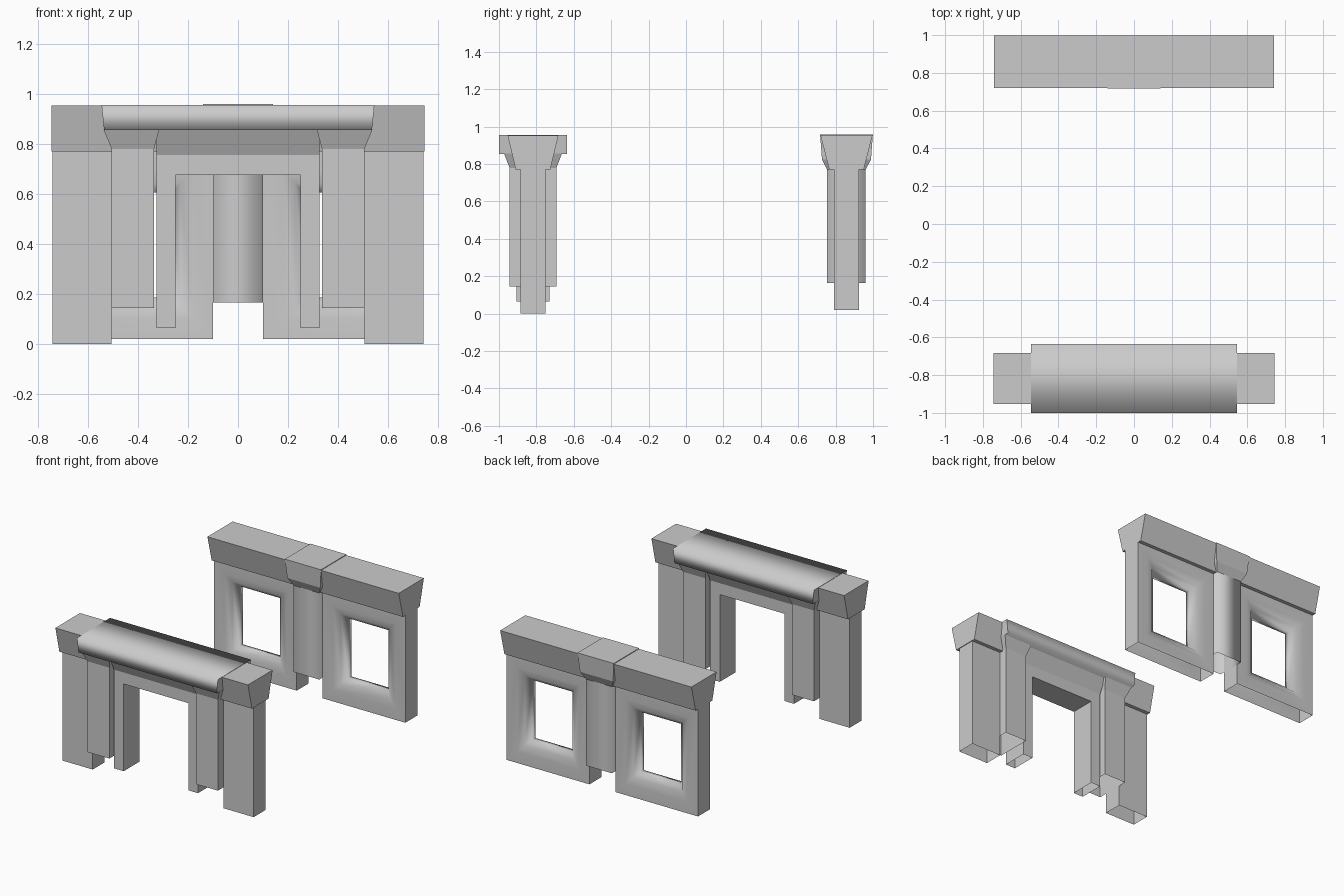
import bpy, bmesh

cube = bpy.data.objects.get("Cube")
if cube:
    bpy.data.objects.remove(cube, do_unlink=True)

grey = bpy.data.materials.new("stone_grey")
grey.use_nodes = True
colour = (0.6, 0.6, 0.6, 1)
grey.diffuse_color = colour
grey.node_tree.nodes["Principled BSDF"].inputs["Base Color"].default_value = colour

FRONT, BACK = -0.818, 0.858  # depth centre of each wall


def finish(name, bm):
    bmesh.ops.recalc_face_normals(bm, faces=bm.faces)
    mesh = bpy.data.meshes.new(name)
    bm.to_mesh(mesh)
    bm.free()
    mesh.materials.append(grey)
    obj = bpy.data.objects.new(name, mesh)
    bpy.context.collection.objects.link(obj)
    return obj


def rect(bm, x0, x1, y, half, z):
    return [bm.verts.new(p) for p in ((x0, y - half, z), (x1, y - half, z),
                                      (x1, y + half, z), (x0, y + half, z))]


def bridge(bm, a, b):
    return [bm.faces.new((a[i], a[(i + 1) % 4], b[(i + 1) % 4], b[i])) for i in range(4)]


def tower(name, y, sections, bottom=False, top=True, smooth=False):
    """Stack of rectangles (z, x0, x1, half depth); smooth rounds the shading of the sides."""
    bm = bmesh.new()
    rings = [rect(bm, x0, x1, y, half, z) for z, x0, x1, half in sections]
    for a, b in zip(rings, rings[1:]):
        for f in bridge(bm, a, b):
            f.smooth = smooth
    if bottom:
        bm.faces.new(rings[0])
    if top:
        bm.faces.new(rings[-1])
    return finish(name, bm)


def both_sides(name, y, sections, **options):
    for side, s in (("left", 1), ("right", -1)):
        flipped = [(z, min(s * a, s * b), max(s * a, s * b), h) for z, a, b, h in sections]
        tower(side + "_" + name, y, flipped, **options)


# Front wall: outer posts with flared caps
both_sides("front_post", FRONT, [(0, .505, .74, .066), (.775, .505, .74, .066)])
both_sides("front_post_cap", FRONT, [(.77, .505, .745, .092), (.953, .505, .745, .136)], bottom=True)

# Front wall: inner pillars with flared heads
both_sides("front_pillar", FRONT, [(.145, .335, .505, .125), (.78, .335, .505, .125),
                                   (.856, .315, .537, .155)])

# Door frame: jambs and a lintel with a flared top
both_sides("door_jamb", FRONT, [(.065, .25, .325, .088), (.675, .25, .325, .088)], top=False)
tower("door_lintel_sides", FRONT, [(.675, -.325, .325, .088), (.755, -.325, .325, .088),
                                   (.856, -.325, .325, .135)])
tower("door_lintel_underside", FRONT, [(.675, -.25, .25, .088)])

# Softly shaded roof beam over the doorway
bm = bmesh.new()
ends = []
for s in (-1, 1):
    ends.append([bm.verts.new((s * x, FRONT + y, z)) for x, y, z in (
        (.535, -.182, .855), (.535, .182, .855), (.545, .182, .955), (.545, -.182, .955))])
for f in bridge(bm, *ends):
    f.smooth = True
for e in ends:
    for edge in bm.faces.new(e).edges:
        edge.smooth = False
finish("door_roof_beam", bm)

# Back wall: window panels, each face sinking towards a thin rim around the opening
for side, s in (("left", 1), ("right", -1)):
    bm = bmesh.new()
    loops = []
    steps = [(0, .066), (.08, .066), (.13, .05), (.165, .017)]  # inset, half depth
    for d in (-1, 1):
        row = []
        for inset, half in steps:
            w, h = .32 - inset, .375 - inset
            row.append([bm.verts.new((s * .42 + a * w, BACK + d * half, .395 + b * h))
                        for a, b in ((-1, -1), (1, -1), (1, 1), (-1, 1))])
        loops.append(row)
        for a, b in zip(row, row[1:]):
            for f in bridge(bm, a, b):
                f.smooth = True
    # Reveal of the opening, then the outer edge with its underside left open
    for f in bridge(bm, loops[0][-1], loops[1][-1]):
        f.smooth = True
    rim = bridge(bm, loops[0][0], loops[1][0])
    for f in rim:
        for edge in f.edges:
            edge.smooth = False
    bmesh.ops.delete(bm, geom=[rim[0]], context="FACES_ONLY")
    finish(side + "_window_panel", bm)

# Back wall: central pillar, coping and keystone
tower("back_pillar", BACK, [(.165, -.1, .1, .103), (.775, -.1, .1, .103)], smooth=True, top=False)
tower("back_coping", BACK, [(.77, -.74, .74, .092), (.953, -.74, .74, .139)], bottom=True)
tower("back_keystone", BACK, [(.77, -.1, .1, .103), (.825, -.128, .128, .131),
                              (.958, -.14, .14, .141)], bottom=True)
